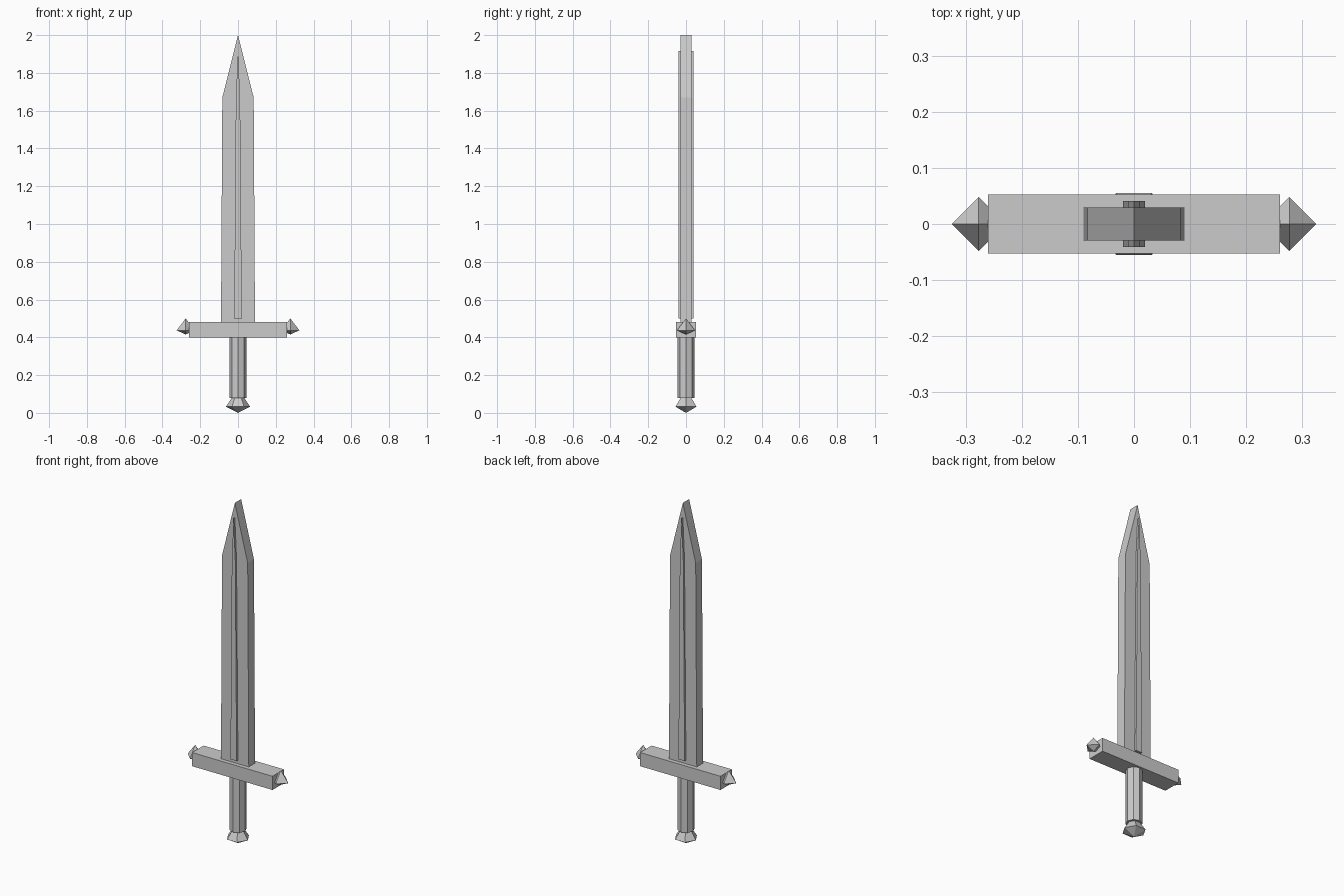
import bpy, bmesh
from math import cos, sin, tau

cube = bpy.data.objects.get("Cube")
if cube:
    bpy.data.objects.remove(cube)

steel = bpy.data.materials.new("grey_steel")
steel.use_nodes = True
steel.diffuse_color = (0.6, 0.6, 0.6, 1)
steel.node_tree.nodes["Principled BSDF"].inputs["Base Color"].default_value = (0.6, 0.6, 0.6, 1)


def finish(name, bm):
    bmesh.ops.recalc_face_normals(bm, faces=bm.faces)
    mesh = bpy.data.meshes.new(name)
    bm.to_mesh(mesh)
    bm.free()
    mesh.materials.append(steel)
    obj = bpy.data.objects.new(name, mesh)
    bpy.context.collection.objects.link(obj)
    return obj


def plate(name, half_profile, depth):
    """Mirror a half outline (x, z) and extrude it through y."""
    outline = half_profile + [(-x, z) for x, z in reversed(half_profile) if x > 0]
    bm = bmesh.new()
    face = bm.faces.new([bm.verts.new((x, -depth, z)) for x, z in outline])
    new = bmesh.ops.extrude_face_region(bm, geom=[face])["geom"]
    verts = [v for v in new if isinstance(v, bmesh.types.BMVert)]
    bmesh.ops.translate(bm, verts=verts, vec=(0, 2 * depth, 0))
    return finish(name, bm)


def turned(name, sides, profile, x=0):
    """Faceted solid around a vertical axis from (radius, z) rings."""
    bm = bmesh.new()
    rings = []
    for r, z in profile:
        count = sides if r else 1
        rings.append([bm.verts.new((x + r * cos(tau * i / sides), r * sin(tau * i / sides), z))
                      for i in range(count)])
    for a, b in zip(rings, rings[1:]):
        for i in range(sides):
            j = (i + 1) % sides
            corners = [a[i % len(a)], a[j % len(a)], b[j % len(b)], b[i % len(b)]]
            bm.faces.new(list(dict.fromkeys(corners)))
    for ring in (rings[0], rings[-1]):
        if len(ring) > 2:
            bm.faces.new(ring)
    return finish(name, bm)


# Blade with a raised tapering ridge on both faces
plate("blade", [(0.09, 0.47), (0.083, 1.67), (0, 2.0)], 0.029)
plate("blade_ridge", [(0.02, 0.5), (0.011, 1.67), (0, 1.915)], 0.041)

# Crossguard with a pointed gem at each end
plate("crossguard", [(0.26, 0.4), (0.26, 0.48)], 0.053)
for side, sign in (("left", 1), ("right", -1)):
    turned(side + "_guard_gem", 4, [(0, 0.415), (0.048, 0.437), (0, 0.5)], sign * 0.277)

# Grip and pommel
turned("grip", 8, [(0.045, 0.08), (0.045, 0.405)])
turned("pommel", 6, [(0, 0), (0.064, 0.033), (0.033, 0.08)])
